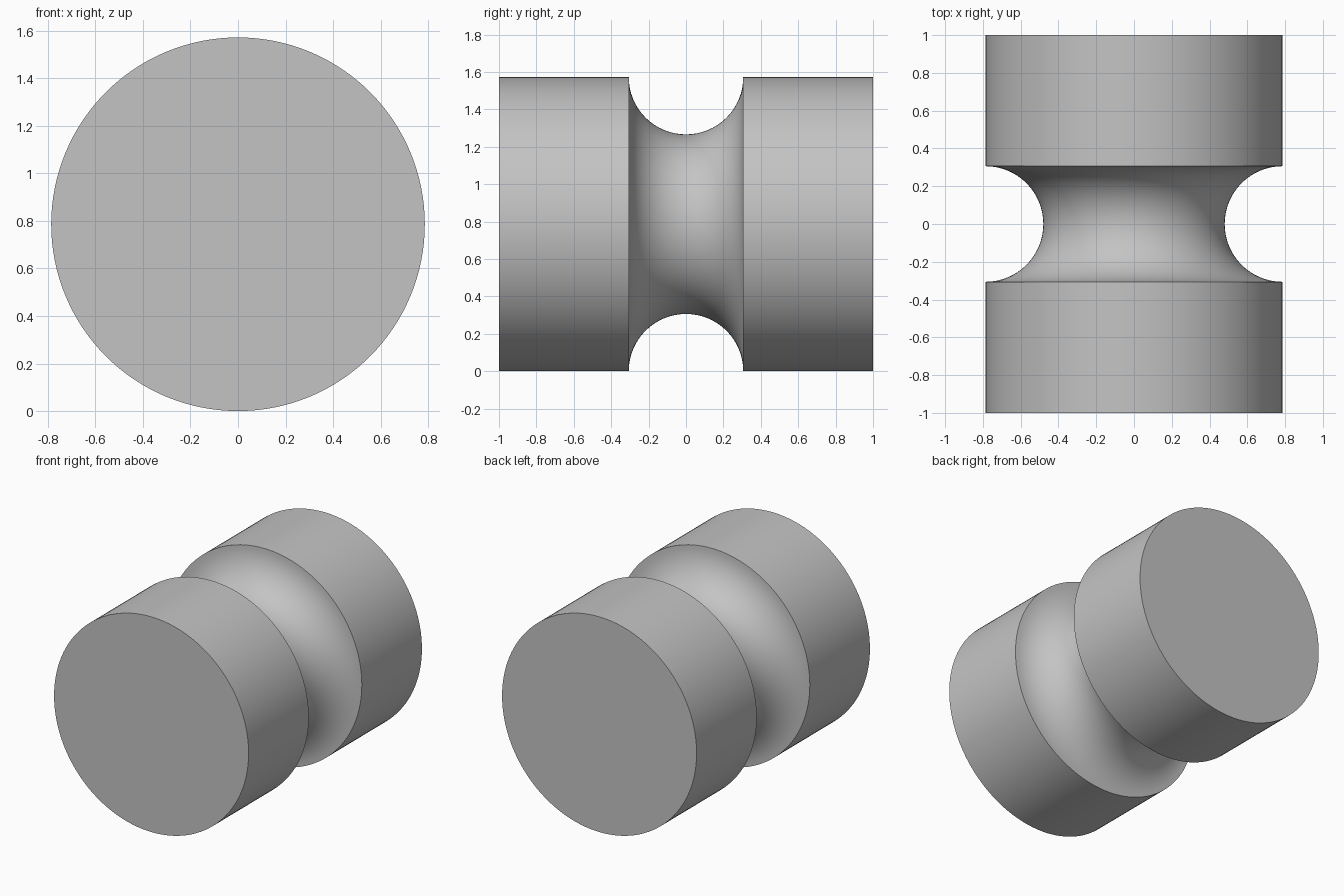
import bpy
import bmesh
import math

cube = bpy.data.objects.get("Cube")
if cube:
    bpy.data.objects.remove(cube)

RADIUS = 0.786      # outer radius of the roller
HALF = 1.0          # half of its length
GROOVE = 0.306      # radius of the half-round groove
SIDES = 128
ARC_STEPS = 32

# One grey for the whole part
grey = bpy.data.materials.new("plain_grey")
grey.use_nodes = True
colour = (0.55, 0.55, 0.55, 1.0)
grey.diffuse_color = colour
grey.node_tree.nodes["Principled BSDF"].inputs["Base Color"].default_value = colour

# Profile along y: straight barrel, half-round groove, straight barrel
profile = [(-HALF, RADIUS)]
for i in range(ARC_STEPS + 1):
    a = math.pi * i / ARC_STEPS
    profile.append((-GROOVE * math.cos(a), RADIUS - GROOVE * math.sin(a)))
profile.append((HALF, RADIUS))

# Turn the profile around the y axis
bm = bmesh.new()
rings = []
for y, r in profile:
    ring = []
    for i in range(SIDES):
        t = math.tau * i / SIDES
        ring.append(bm.verts.new((r * math.cos(t), y, RADIUS + r * math.sin(t))))
    rings.append(ring)
for lower, upper in zip(rings, rings[1:]):
    for i in range(SIDES):
        j = (i + 1) % SIDES
        bm.faces.new((lower[i], lower[j], upper[j], upper[i]))

# Flat end caps
bm.faces.new(rings[0])
bm.faces.new(rings[-1])
bmesh.ops.recalc_face_normals(bm, faces=bm.faces)

mesh = bpy.data.meshes.new("grooved_roller")
bm.to_mesh(mesh)
bm.free()
mesh.materials.append(grey)
roller = bpy.data.objects.new("grooved_roller", mesh)
bpy.context.collection.objects.link(roller)

# Smooth curved surfaces, sharp rims
bpy.context.view_layer.objects.active = roller
roller.select_set(True)
bpy.ops.object.shade_smooth_by_angle(angle=math.radians(30))
